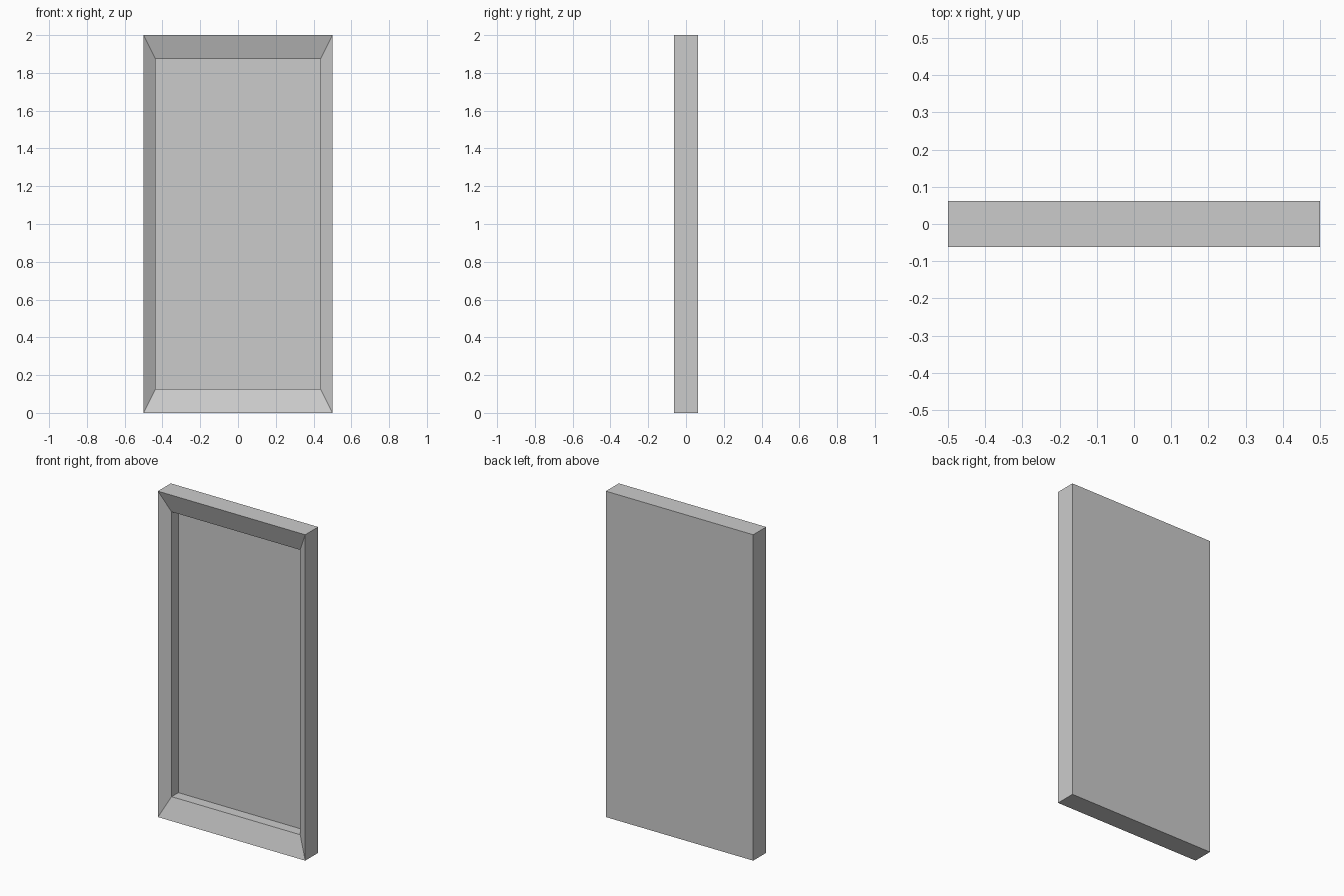
import bpy, bmesh

if "Cube" in bpy.data.objects:
    bpy.data.objects.remove(bpy.data.objects["Cube"])

W, D, H = 1.0, 0.125, 2.0
RIM_X, RIM_Z = 0.0635, 0.126
FRONT, BACK = -D / 2, D / 2
LIP, PANEL = FRONT + 0.042, FRONT + 0.107

bm = bmesh.new()


def ring(mx, mz, y):
    """Rectangle of vertices inset by mx, mz from the outline at depth y."""
    x = W / 2 - mx
    return [bm.verts.new(p) for p in
            ((-x, y, mz), (x, y, mz), (x, y, H - mz), (-x, y, H - mz))]


# slab sides, sloped rim, straight recess wall
rings = [ring(0, 0, BACK), ring(0, 0, FRONT),
         ring(RIM_X, RIM_Z, LIP), ring(RIM_X, RIM_Z, PANEL)]
for a, b in zip(rings, rings[1:]):
    for i in range(4):
        j = (i + 1) % 4
        bm.faces.new((a[i], a[j], b[j], b[i]))

# back face and recessed panel
bm.faces.new(rings[0])
bm.faces.new(rings[-1])
bmesh.ops.recalc_face_normals(bm, faces=bm.faces)

mesh = bpy.data.meshes.new("framed_panel")
bm.to_mesh(mesh)
bm.free()
bpy.context.collection.objects.link(bpy.data.objects.new("framed_panel", mesh))
